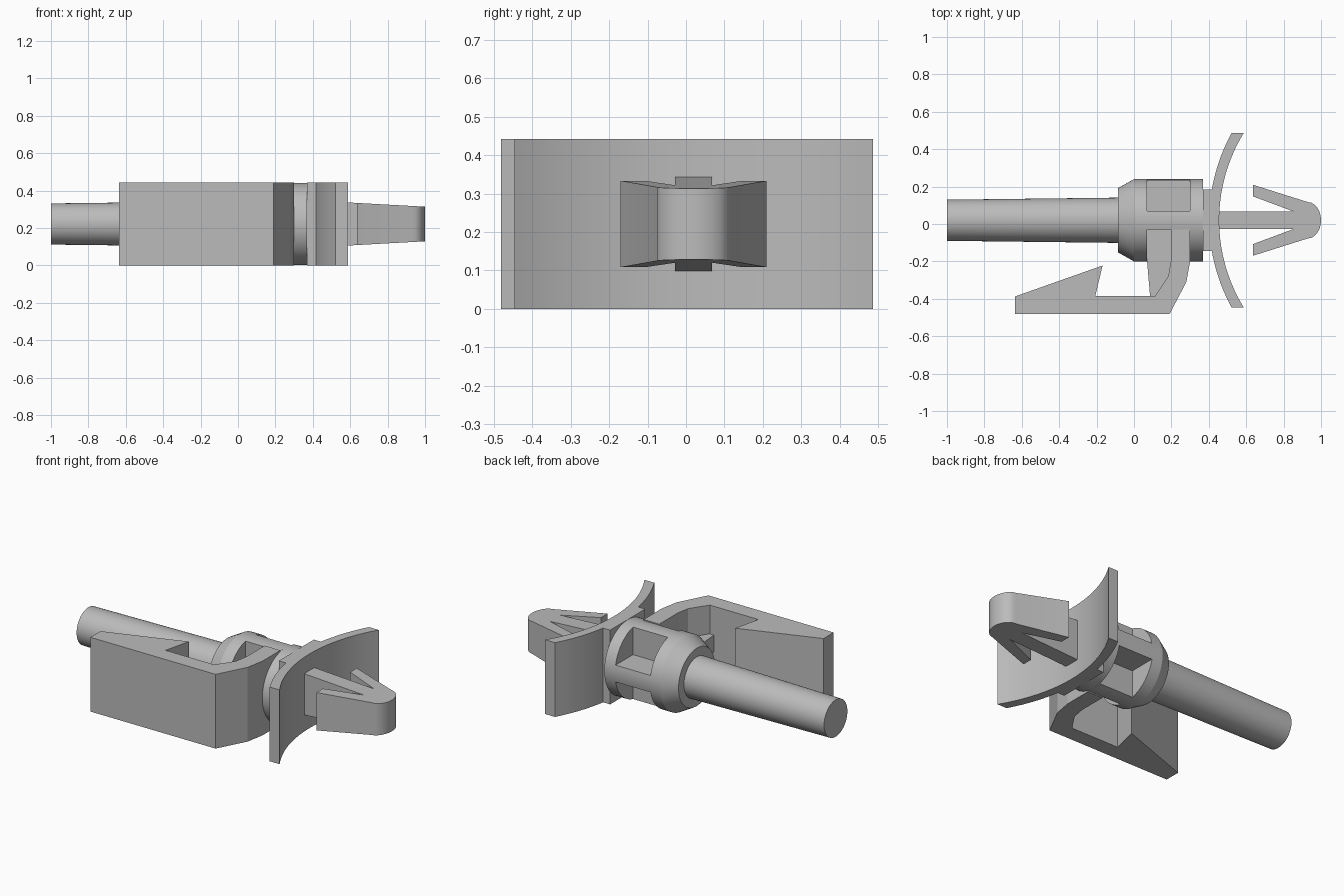
import bpy
import bmesh
from math import sin, cos, pi, asin, radians, atan2
from mathutils import Vector

if "Cube" in bpy.data.objects:
    bpy.data.objects.remove(bpy.data.objects["Cube"], do_unlink=True)

CY, CZ = 0.02, 0.221      # shaft axis
HALF = 0.221              # half height of the clip
RADIUS = 0.22             # collar radius
WEB = 0.05                # half thickness of the ribs

grey = bpy.data.materials.new("plain grey")
grey.use_nodes = True
grey.diffuse_color = (0.5, 0.5, 0.5, 1)
grey.node_tree.nodes["Principled BSDF"].inputs["Base Color"].default_value = (0.5, 0.5, 0.5, 1)


def finish(name, bm, smooth=True):
    bmesh.ops.recalc_face_normals(bm, faces=bm.faces)
    mesh = bpy.data.meshes.new(name)
    bm.to_mesh(mesh)
    bm.free()
    mesh.materials.append(grey)
    if smooth:
        mesh.polygons.foreach_set("use_smooth", [True] * len(mesh.polygons))
        mesh.set_sharp_from_angle(angle=radians(28))
    obj = bpy.data.objects.new(name, mesh)
    bpy.context.collection.objects.link(obj)
    return obj


def loft(name, rings, smooth=True):
    """Join matching rings of points and cap both ends."""
    bm = bmesh.new()
    loops = [[bm.verts.new(p) for p in ring] for ring in rings]
    n = len(loops[0])
    for a, b in zip(loops, loops[1:]):
        for i in range(n):
            j = (i + 1) % n
            bm.faces.new((a[i], a[j], b[j], b[i]))
    bm.faces.new(loops[0])
    bm.faces.new(loops[-1])
    return finish(name, bm, smooth)


def slab(name, outline, half, smooth=False):
    """Plan outline given height; half(x) is the half height at x."""
    return loft(name, [[(x, y, CZ + s * half(x)) for x, y in outline]
                       for s in (-1, 1)], smooth)


def turned(name, profile, sides=64):
    """Round part along the shaft axis from (x, radius) pairs."""
    return loft(name, [[(x, CY + r * cos(2 * pi * i / sides), CZ + r * sin(2 * pi * i / sides))
                        for i in range(sides)] for x, r in profile])


def full(x):
    return HALF


def thin(x):
    return WEB


# Shaft and collar
turned("shaft", [(-1, 0.11), (-0.08, 0.121)])
turned("collar", [(-0.085, 0.172), (0, RADIUS), (0.07, RADIUS)])
turned("flange", [(0.3, RADIUS), (0.37, RADIUS)])

# Cross-shaped ribs between collar and flange
cross = []
spread = asin(WEB / RADIUS)
for quarter in range(4):
    base = quarter * pi / 2
    for k in range(-3, 4):
        a = base + spread * k / 3
        cross.append((RADIUS * cos(a), RADIUS * sin(a)))
    a = base + pi / 4
    cross.append((WEB * 2 ** 0.5 * cos(a), WEB * 2 ** 0.5 * sin(a)))
loft("cross_ribs", [[(x, CY + y, CZ + z) for y, z in cross] for x in (0.07, 0.3)])

# Latch arm with hooked end, and the gusset that stiffens it
slab("latch_arm", [(0.3, -0.03), (0.3, -0.2), (0.28, -0.31), (0.19, -0.482),
                   (-0.635, -0.482), (-0.635, -0.387), (-0.168, -0.222),
                   (-0.207, -0.385), (0.113, -0.385), (0.183, -0.28),
                   (0.197, -0.2), (0.197, -0.03)], full)
slab("arm_gusset", [(0.07, -0.03), (0.07, -0.2), (0.086, -0.387), (0.113, -0.387),
                    (0.185, -0.28), (0.2, -0.2), (0.2, -0.03)], thin)

# Neck and curved spring plate
slab("neck", [(0.37, CY - 0.165), (0.43, CY - 0.165), (0.43, CY + 0.165),
              (0.37, CY + 0.165)], full)


def bow(x_mid, sag, steps=20, chord=0.467):
    r = (chord ** 2 + sag ** 2) / (2 * sag)
    end = asin(chord / r)
    angles = [end * (2 * i / steps - 1) for i in range(steps + 1)]
    return [(x_mid + r * (1 - cos(a)), CY + r * sin(a)) for a in angles]


slab("spring_plate", bow(0.402, 0.12) + bow(0.455, 0.132)[::-1], full, True)


# Barbed arrow plug, tapering towards its rounded tip
def taper(x):
    return 0.1225 - 0.055 * (x - 0.455)


side = [(0.44, 0.048), (0.85, 0.048), (0.635, 0.128), (0.635, 0.19), (0.93, 0.097)]
tip = [(0.93 + 0.07 * sin(t * pi / 12), 0.097 * cos(t * pi / 12)) for t in range(1, 7)]
upper = side + tip
lower = [(x, -y) for x, y in upper[-2::-1]]
slab("arrow_plug", [(x, CY + y) for x, y in upper + lower], taper, True)
